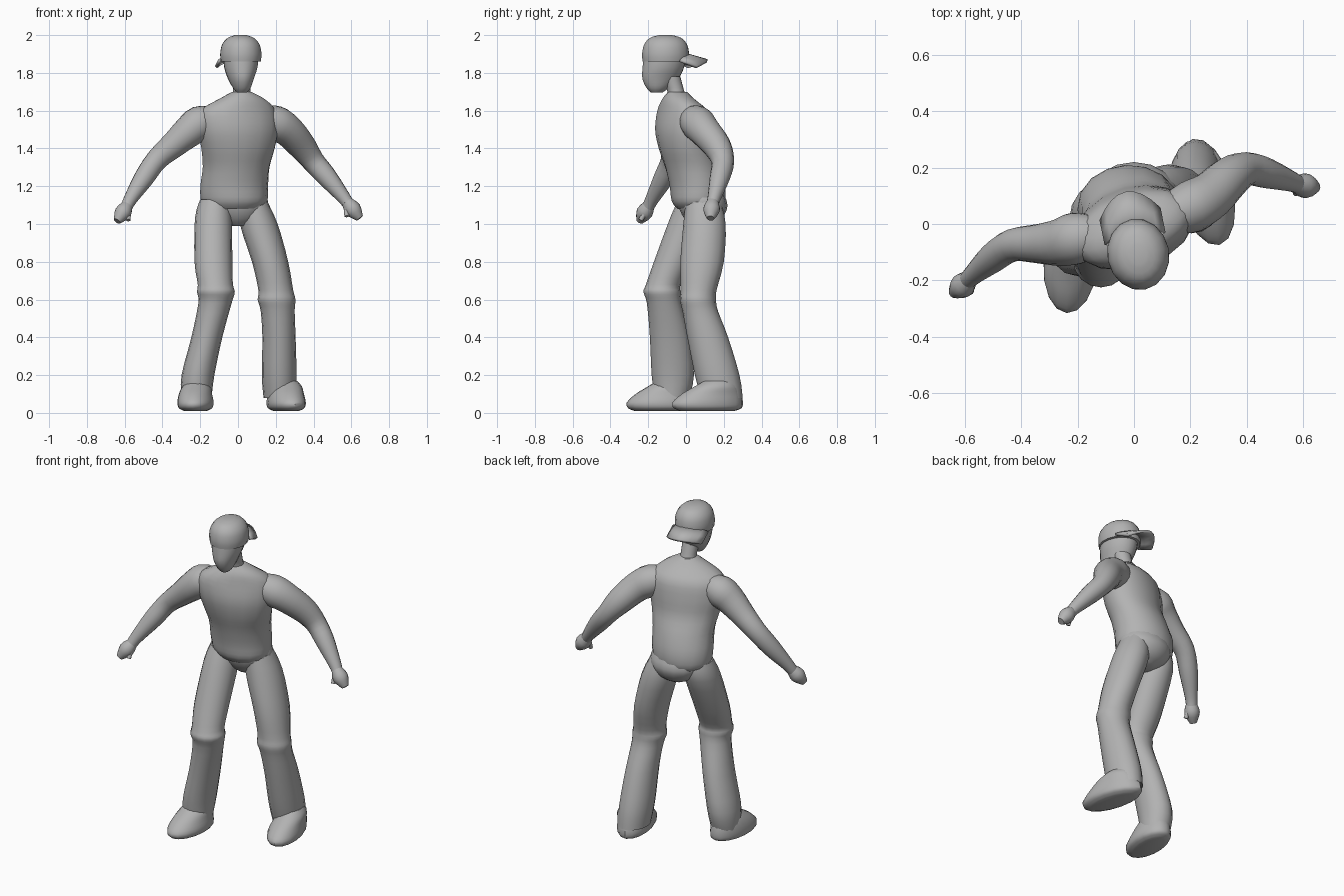
import bpy, bmesh, math
from mathutils import Vector, Matrix

default_cube = bpy.data.objects.get("Cube")
if default_cube:
    bpy.data.objects.remove(default_cube, do_unlink=True)

SIDES = 16
STEPS = 3

grey = bpy.data.materials.new("plain grey")
grey.use_nodes = True
grey.diffuse_color = (0.45, 0.45, 0.45, 1)
grey.node_tree.nodes["Principled BSDF"].inputs["Base Color"].default_value = grey.diffuse_color


def finish(name, bm):
    """Turn a bmesh into a smooth shaded object."""
    bmesh.ops.recalc_face_normals(bm, faces=bm.faces)
    mesh = bpy.data.meshes.new(name)
    bm.to_mesh(mesh)
    bm.free()
    mesh.materials.append(grey)
    obj = bpy.data.objects.new(name, mesh)
    bpy.context.collection.objects.link(obj)
    bpy.ops.object.select_all(action="DESELECT")
    obj.select_set(True)
    bpy.context.view_layer.objects.active = obj
    bpy.ops.object.shade_smooth_by_angle(angle=math.radians(40))
    return obj


def spline(rings):
    """Catmull-Rom interpolation between control rings."""
    result = []
    last = len(rings) - 1
    for i in range(last):
        before, a, b, after = (rings[max(0, min(last, i + k))] for k in (-1, 0, 1, 2))
        for step in range(STEPS):
            t = step / STEPS
            result.append([q + t * (r - p + t * (2 * p - 5 * q + 4 * r - s + t * (3 * q - p - 3 * r + s))) / 2
                           for p, q, r, s in zip(before, a, b, after)])
    return result + [list(rings[-1])]


def loft(name, rings, follow=False):
    """Skin rings of (x, y, z, radius x, radius y, yaw); follow tilts them along the path."""
    rings = [list(r) + [0] * (6 - len(r)) for r in rings]
    rings = spline(rings)
    centres = [Vector(r[:3]) for r in rings]
    bm = bmesh.new()
    loops = []
    for i, (x, y, z, rx, ry, yaw) in enumerate(rings):
        turn = Matrix.Rotation(yaw, 3, "Z")
        if follow:
            tangent = centres[min(i + 1, len(rings) - 1)] - centres[max(i - 1, 0)]
            turn = Vector((0, 0, -1)).rotation_difference(tangent).to_matrix()
        loop = []
        for k in range(SIDES):
            a = math.tau * k / SIDES
            loop.append(bm.verts.new(centres[i] + turn @ Vector((rx * math.cos(a), ry * math.sin(a), 0))))
        loops.append(loop)
    for low, high in zip(loops, loops[1:]):
        for k in range(SIDES):
            n = (k + 1) % SIDES
            bm.faces.new((low[k], low[n], high[n], high[k]))
    bm.faces.new(loops[0])
    bm.faces.new(loops[-1])
    return finish(name, bm)


def tube(name, points):
    """Round limb through points of (x, y, z, radius)."""
    return loft(name, [(x, y, z, r, r) for x, y, z, r in points], follow=True)


# Torso, twisted at the shoulders, and the pelvis below the hem
loft("torso", [
    (.02, -.045, 1.70, .05, .05, .35),
    (.02, -.04, 1.66, .13, .08, .35),
    (0, -.02, 1.6, .21, .12, .35),
    (0, -.015, 1.5, .22, .14, .3),
    (0, 0, 1.4, .2, .14, .25),
    (-.01, .035, 1.3, .18, .145, .2),
    (-.02, .06, 1.2, .18, .147, .1),
    (-.02, .065, 1.12, .175, .14, 0),
    (-.02, .065, 1.08, .14, .11, 0)])
loft("pelvis", [
    (0, .08, 1.18, .14, .11),
    (0, .09, 1.1, .16, .13),
    (0, .09, 1.03, .12, .1),
    (0, .08, .99, .05, .05)])

# Neck and face
loft("neck", [
    (.02, -.04, 1.63, .07, .06),
    (.02, -.05, 1.69, .047, .045),
    (.02, -.08, 1.78, .05, .05)])
loft("head", [
    (.02, -.155, 1.695, .025, .03, .2),
    (.02, -.15, 1.72, .046, .06, .2),
    (.015, -.135, 1.77, .068, .098, .2),
    (.015, -.12, 1.83, .088, .112, .2),
    (.015, -.11, 1.9, .095, .115, .2)])

# Cap dome and the brim pointing backwards
loft("cap_dome", [
    (.015, -.108, 1.86, .106, .124, .2),
    (.015, -.108, 1.9, .11, .127, .2),
    (.015, -.108, 1.95, .1, .116, .2),
    (.015, -.108, 1.985, .07, .085, .2),
    (.015, -.108, 2, .03, .035, .2)])
brim = bmesh.new()
turn = Matrix.Rotation(.2, 3, "Z")
rows = []
for i in range(9):
    u = i / 4 - 1
    inner = .1 * math.sqrt(1 - .7 * u * u)
    outer = .225 - .08 * u * u
    row = []
    for v in (0, .5, 1):
        local = Vector((.105 * u, inner + (outer - inner) * v, 0))
        row.append(brim.verts.new(turn @ local + Vector((.015, -.108, 1.9 - .035 * v - .035 * u * u))))
    rows.append(row)
for a, b in zip(rows, rows[1:]):
    for k in range(2):
        brim.faces.new((a[k], b[k], b[k + 1], a[k + 1]))
brim_obj = finish("cap_brim", brim)
solid = brim_obj.modifiers.new("thickness", "SOLIDIFY")
solid.thickness = .016
solid.offset = 0

# Arms
tube("right_arm", [
    (-.13, -.04, 1.55, .07), (-.2, -.05, 1.535, .092), (-.26, -.065, 1.49, .085),
    (-.34, -.07, 1.42, .07), (-.43, -.075, 1.34, .058), (-.5, -.12, 1.24, .053),
    (-.57, -.18, 1.13, .036), (-.59, -.2, 1.09, .032)])
tube("left_arm", [
    (.12, .03, 1.56, .07), (.2, .06, 1.535, .092), (.27, .1, 1.49, .085),
    (.34, .165, 1.41, .075), (.4, .195, 1.33, .06), (.47, .18, 1.25, .054),
    (.56, .15, 1.14, .036), (.58, .14, 1.11, .032)])

# Hands with a thumb each
for side, wrist, palm, tip, thumb in (
        ("right", (-.585, -.195, 1.1), (-.61, -.22, 1.06), (-.64, -.245, 1.015), (-.58, -.24, 1.02)),
        ("left", (.575, .142, 1.12), (.61, .135, 1.075), (.645, .13, 1.03), (.575, .11, 1.04))):
    tube(side + "_hand", [(*wrist, .03), (*palm, .044), (*tip, .02)])
    tube(side + "_thumb", [(*wrist, .018), (*thumb, .012)])

# Trouser legs with a bulge at the knee
loft("right_leg", [
    (-.12, .05, 1.13, .08, .09),
    (-.13, .025, 1.03, .098, .11),
    (-.13, -.07, .8, .1, .1),
    (-.12, -.12, .68, .093, .092),
    (-.117, -.127, .64, .1, .098),
    (-.122, -.115, .58, .088, .092),
    (-.165, -.085, .4, .082, .106),
    (-.212, -.07, .2, .087, .112),
    (-.22, -.075, .08, .08, .09)])
loft("left_leg", [
    (.08, .09, 1.13, .07, .09),
    (.11, .098, 1.0, .1, .112),
    (.17, .085, .8, .096, .115),
    (.2, .067, .65, .092, .095),
    (.204, .063, .6, .1, .096),
    (.21, .075, .54, .09, .094),
    (.217, .115, .4, .088, .108),
    (.218, .165, .2, .092, .118),
    (.22, .19, .08, .085, .11)])

# Shoes: stacked ovals narrowing from the sole up to the ankle
for side, x, y, yaw, grow in (("right", -.225, -.142, -.08, 1), ("left", .255, .115, .25, 1.12)):
    loft(side + "_shoe", [
        (x, y, .01, .06, .13 * grow, yaw),
        (x, y, .025, .088, .165 * grow, yaw),
        (x, y, .055, .096, .172 * grow, yaw),
        (x, y + .02, .1, .088, .145 * grow, yaw),
        (x + .005, y + .045, .14, .075, .105 * grow, yaw),
        (x + .005, y + .06, .17, .05, .07 * grow, yaw)])
